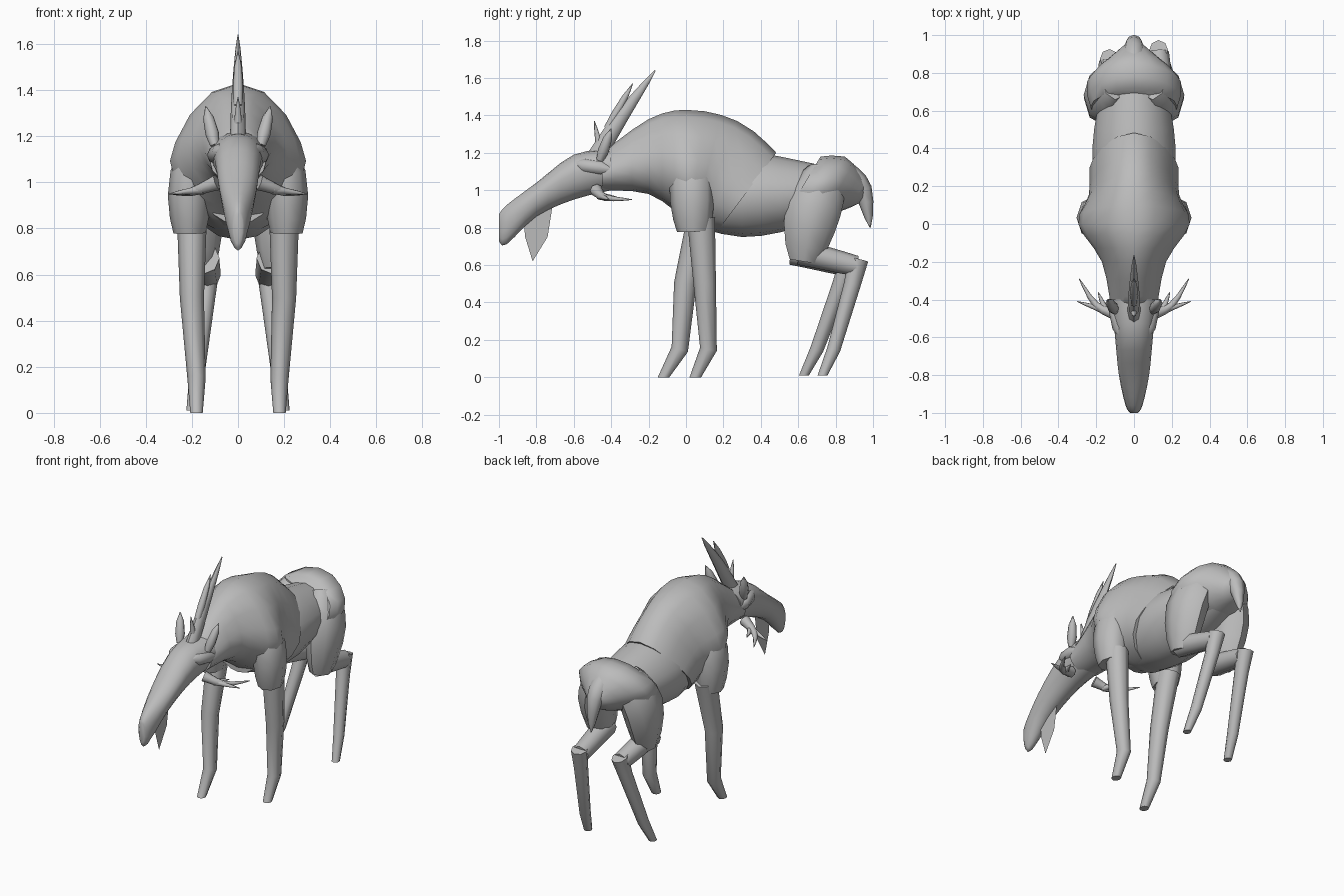
import bpy
import bmesh
from math import sin, cos, pi, radians
from mathutils import Vector

cube = bpy.data.objects.get("Cube")
if cube:
    bpy.data.objects.remove(cube, do_unlink=True)

grey = bpy.data.materials.new("plain grey")
grey.use_nodes = True
shade = (.5, .5, .5, 1)
grey.diffuse_color = shade
grey.node_tree.nodes["Principled BSDF"].inputs["Base Color"].default_value = shade


def finish(name, bm):
    """Turn a bmesh into a smooth shaded object with the shared material."""
    bmesh.ops.recalc_face_normals(bm, faces=bm.faces[:])
    mesh = bpy.data.meshes.new(name)
    bm.to_mesh(mesh)
    bm.free()
    mesh.materials.append(grey)
    part = bpy.data.objects.new(name, mesh)
    bpy.context.collection.objects.link(part)
    bpy.ops.object.select_all(action="DESELECT")
    part.select_set(True)
    bpy.context.view_layer.objects.active = part
    bpy.ops.object.shade_smooth_by_angle(angle=radians(55))


def skin(name, rings):
    """Bridge rings of points into a closed, capped surface."""
    bm = bmesh.new()
    loops = [[bm.verts.new(point) for point in ring] for ring in rings]
    for lower, upper in zip(loops, loops[1:]):
        lower_next = lower[1:] + lower[:1]
        upper_next = upper[1:] + upper[:1]
        for corners in zip(lower, lower_next, upper_next, upper):
            bm.faces.new(corners)
    bm.faces.new(loops[0])
    bm.faces.new(loops[-1])
    finish(name, bm)


def circle(sides):
    """Yield the sine and cosine of each corner of a regular polygon."""
    for corner in range(sides):
        angle = 2 * pi * corner / sides
        yield sin(angle), cos(angle)


def refine(keys, steps):
    """Pass a smooth spline through the keys, with steps pieces per span."""
    keys = [Vector(key) for key in keys]
    padded = [keys[0]] + keys + [keys[-1]]
    result = []
    for before, start, end, after in zip(padded, padded[1:], padded[2:], padded[3:]):
        leave, arrive = (end - before) / 2, (after - start) / 2
        for step in range(steps):
            t = step / steps
            ease = t * t * (3 - 2 * t)
            pull = leave * t * (1 - t) ** 2 - arrive * t * t * (1 - t)
            result.append(start.lerp(end, ease) + pull)
    return result + [keys[-1]]


def trunk(name, keys, slope, steps=3, middle=.5, peak=1):
    """Loft upright sections given as y, top, bottom and half width."""
    rings = []
    for y, top, bottom, width in refine(keys, steps):
        centre = bottom + (top - bottom) * middle
        ring = []
        for across, up in circle(16):
            if up > 0:
                rise = up ** peak * (top - centre)
            else:
                rise = up * (centre - bottom)
            ring.append((width * across, y + slope(y) * rise, centre + rise))
        rings.append(ring)
    skin(name, rings)


def tube(name, keys, first, last, bulge=0, depth=1, side=1, steps=3, shift=0, hoof=False):
    """Sweep a tapering, optionally bulging, oval section along a path."""
    points = refine(keys, steps)
    for point in points:
        point.x *= side
        point.y += shift * max(0, 1 - point.z / .8) ** .5
    run = (points[-1] - points[0]).normalized()
    sideways = Vector((1, 0, 0)) if abs(run.x) < .7 else Vector((0, 0, 1))
    rings = []
    for i, point in enumerate(points):
        arriving = point - points[max(i - 1, 0)]
        leaving = points[min(i + 1, len(points) - 1)] - point
        tangent = (arriving.normalized() + leaving.normalized()).normalized()
        if hoof and point is points[-1]:
            tangent = Vector((0, 0, -1))
        u = (sideways - tangent * sideways.dot(tangent)).normalized()
        v = tangent.cross(u) * depth
        t = i / (len(points) - 1)
        radius = first + (last - first) * t + bulge * sin(pi * t)
        rings.append([point + (u * a + v * b) * radius for a, b in circle(8)])
    skin(name, rings)


def upright(y):
    return 0


# Neck, hump and mantle, with a rear edge that slants back over the loin
trunk("mantle", [
    (-.45, 1.2, 1, .12),
    (-.2, 1.38, .98, .17),
    (0, 1.43, .85, .295),
    (.15, 1.37, .8, .24),
    (.3, 1.2, .78, .235),
], slope=lambda y: max(0, y) * 2.5, middle=.42, peak=1.5)

# Belly and loin
trunk("barrel", [
    (0, 1.1, .82, .15),
    (.3, 1.2, .75, .22),
    (.6, 1.16, .8, .195),
    (.85, 1.1, .9, .12),
], slope=upright, peak=1.25)

# Rump shell
trunk("rump", [
    (.62, 1.18, .85, .23),
    (.75, 1.18, .85, .25),
    (.87, 1.09, .88, .13),
    (.95, 1.01, .93, .04),
], slope=lambda y: .6, steps=2, peak=1.2)

# Head and muzzle
trunk("head", [
    (-1, .87, .73, .02),
    (-.96, .92, .71, .045),
    (-.8, 1.04, .86, .08),
    (-.6, 1.19, .95, .1),
    (-.4, 1.22, 1, .12),
], slope=upright, middle=.6)

# Beard plate
bm = bmesh.new()
outline = [(-.87, .86), (-.86, .75), (-.82, .62), (-.74, .75), (-.71, .94)]
plate = bm.faces.new([bm.verts.new((0, y, z)) for y, z in outline])
bmesh.ops.solidify(bm, geom=[plate], thickness=.004)
finish("beard", bm)

# Tail
tube("tail", [(0, .86, 1.09), (0, .945, 1), (0, .985, .8)], .06, .003, bulge=.02)

# Central horn with two forks
tube("horn", [(0, -.48, 1.18), (0, -.34, 1.4), (0, -.165, 1.64)],
     .035, .002, bulge=.008, depth=1.4)
tube("horn_upper_fork", [(0, -.42, 1.33), (0, -.285, 1.57)], .02, .002, bulge=.01)
tube("horn_lower_fork", [(0, -.46, 1.22), (0, -.49, 1.37)], .025, .002)

# Paired parts: the right legs step ahead of the left ones
for side, label in ((1, "left_"), (-1, "right_")):
    ahead = side < 0
    tube(label + "shoulder", [(.09, .03, 1.28), (.2, .03, 1.03), (.21, .04, .78)],
         .05, .07, bulge=.035, depth=1.25, side=side)
    tube(label + "front_leg",
         [(.2, .08, .85), (.2, .1, .5), (.18, .12, .15), (.18, .05, 0)],
         .065, .027, depth=1.15, side=side, steps=1,
         shift=-.17 * ahead, hoof=True)
    tube(label + "haunch", [(.1, .75, 1.1), (.16, .68, .9), (.16, .63, .62)],
         .07, .055, bulge=.045, depth=1.4, side=side)
    tube(label + "shin", [(.15, .61, .67), (.13, .91, .595)],
         .07, .055, side=side, shift=-.1 * ahead)
    tube(label + "hind_leg",
         [(.13, .92, .63), (.14, .89, .5), (.18, .79, .15), (.2, .73, .01)],
         .05, .024, depth=1.1, side=side, steps=1,
         shift=-.1 * ahead, hoof=True)
    # Ear, brow and branching cheek antler
    tube(label + "ear", [(.1, -.46, 1.16), (.14, -.4, 1.33)],
         .02, .002, bulge=.018, side=side)
    tube(label + "brow", [(.06, -.62, 1.14), (.11, -.38, 1.11)],
         .005, .005, bulge=.04, side=side)
    tube(label + "antler", [(.09, -.48, 1), (.2, -.43, .96), (.29, -.29, .95)],
         .035, .002, side=side)
    for place, tip in (("outer", (.3, -.41, .95)), ("inner", (.19, -.36, .96))):
        tube(label + place + "_tine", [(.15, -.46, .97), tip], .022, .002, side=side)
